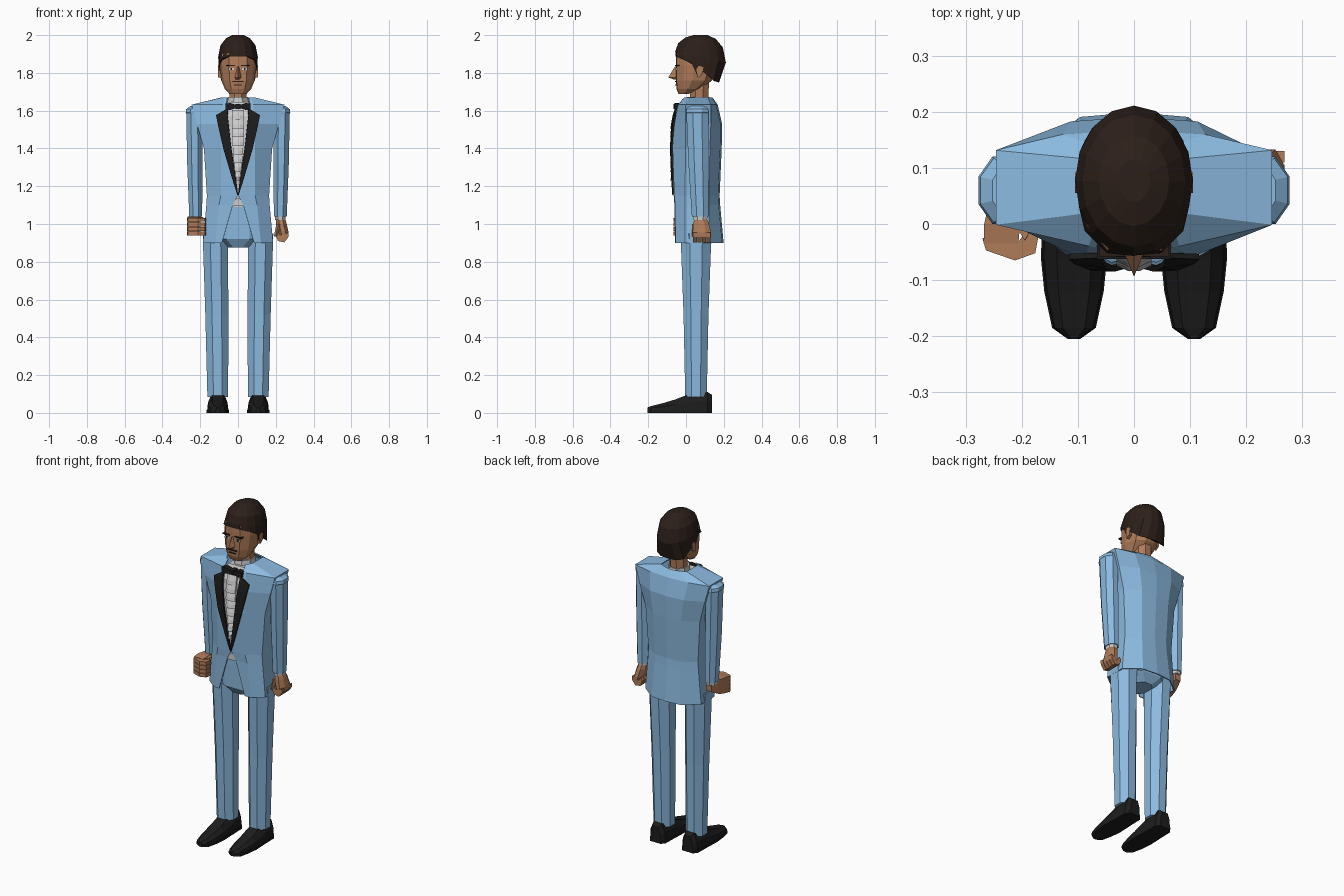
import bpy, bmesh, math
from mathutils import Vector


def material(name, r, g, b):
    m = bpy.data.materials.new(name)
    m.diffuse_color = (r, g, b, 1)
    return m


BLUE = material("blue_cloth", .26, .49, .74)
SKIN = material("skin", .43, .20, .10)
HAIR = material("dark_hair", .025, .014, .010)
BLACK = material("black", .012, .012, .013)
WHITE = material("shirt_white", .62, .62, .62)


def loft(name, rings, mat, mirror=False, closed=True, cap=True, thick=0):
    """Skin a list of equal-length point rings."""
    bm = bmesh.new()
    rows = [[bm.verts.new(p) for p in r] for r in rings]
    n = len(rows[0])
    for a, b in zip(rows, rows[1:]):
        for i in range(n if closed else n - 1):
            j = (i + 1) % n
            bm.faces.new((a[i], a[j], b[j], b[i]))
    if cap and closed:
        bm.faces.new(rows[0])
        bm.faces.new(rows[-1])
    bmesh.ops.recalc_face_normals(bm, faces=bm.faces)
    me = bpy.data.meshes.new(name)
    bm.to_mesh(me)
    bm.free()
    ob = bpy.data.objects.new(name, me)
    bpy.context.collection.objects.link(ob)
    me.materials.append(mat)
    if thick:
        s = ob.modifiers.new("thickness", 'SOLIDIFY')
        s.thickness, s.offset = thick, 0
    if mirror:
        ob.modifiers.new("mirror", 'MIRROR').use_clip = False
    return ob


def octagon(z, cx, cy, rx, ry, n=8):
    k = 1 / math.cos(math.pi / n)
    return [(cx + rx * k * math.cos((i + .5) * 2 * math.pi / n),
             cy + ry * k * math.sin((i + .5) * 2 * math.pi / n), z) for i in range(n)]


def sym(half):
    """Complete a half ring that runs from front to back on the +x side."""
    return half + [(-x, y, z) for x, y, z in reversed(half) if x > 1e-6]


def box(name, x0, x1, y0, y1, z0, z1, mat, mirror=False):
    rect = lambda z: [(x0, y0, z), (x1, y0, z), (x1, y1, z), (x0, y1, z)]
    return loft(name, [rect(z0), rect(z1)], mat, mirror)


# Shoes, lofted from heel to toe
def shoe_section(y, w, h, c=.107):
    half = [(w + .003, 0), (w + .003, .014), (w, .016), (w * .95, .5 * h + .008), (w * .55, h)]
    return [(c + x, y, z) for x, z in half] + [(c - x, y, z) for x, z in reversed(half)]


loft("shoe", [shoe_section(*s) for s in [(.138, .032, .095), (.115, .05, .11), (.04, .052, .108),
     (-.06, .056, .07), (-.12, .05, .052), (-.185, .036, .036), (-.205, .008, .028)]], BLACK, True)

# Trousers
loft("trouser_leg", [octagon(.085, .107, .053, .055, .057), octagon(.52, .112, .053, .061, .066),
     octagon(.95, .12, .053, .067, .082)], BLUE, True)
loft("trouser_seat", [octagon(.875, 0, .055, .06, .065), octagon(.92, 0, .055, .15, .095),
     octagon(1.14, 0, .055, .145, .098)], BLUE)

# Jacket: z, opening, front corner x, half width, front, side front, side back, back
jacket_rows = [
    (.90, .085, .12, .183, -.055, -.005, .12, .196),
    (1.10, .028, .10, .165, -.058, -.005, .12, .178),
    (1.15, .002, .09, .162, -.062, -.005, .12, .175),
    (1.40, .040, .09, .178, -.071, .0, .125, .186),
    (1.53, .054, .09, .215, -.064, .0, .13, .188),
    (1.63, .060, .08, .244, -.040, .0, .13, .165),
    (1.668, .058, .07, .085, -.008, .02, .115, .138)]
jacket = []
for z, o, c, w, f, s0, s1, b in jacket_rows:
    half = [(o, f, z), (c, f + .003, z), (w, s0, z), (w, s1, z), (.52 * w, b - .008, z), (0, b, z)]
    jacket.append(sym(half))
loft("jacket", jacket, BLUE, closed=False, thick=.006)

# Lapels: z, inner x, outer x, inner y, outer y
lapel = [(1.605, .054, .066, -.056, -.056), (1.575, .055, .116, -.066, -.058),
         (1.53, .05, .107, -.074, -.066), (1.40, .035, .078, -.080, -.078),
         (1.25, .012, .034, -.074, -.073), (1.155, 0, .004, -.068, -.068)]
loft("lapel", [[(xi, yi, z), (xo, yo, z)] for z, xi, xo, yi, yo in lapel], BLACK, True,
     closed=False, thick=.01)

# Shirt with ruffles, collar and bow tie
loft("shirt", [[(-w, y, z), (w, y, z), (w, y + .1, z), (-w, y + .1, z)] for z, w, y in
     [(1.09, .05, -.046), (1.15, .05, -.048), (1.4, .075, -.060), (1.57, .075, -.052),
      (1.645, .056, -.012)]], WHITE)
loft("shirt_collar", [octagon(1.60, 0, .065, .058, .072), octagon(1.672, 0, .065, .053, .06)], WHITE)
box("waist_band", -.028, .028, -.06, -.03, 1.095, 1.135, WHITE)
for i in range(8):
    z = 1.23 + i * .046
    w = .014 + .017 * min(1, i / 4)
    y = -.064 if i < 7 else -.056
    ruffle = []
    for h, d in ((0, .020), (.022, .014), (.052, 0)):
        ruffle.append([(-w, y - d * .5, z + h), (-w / 3, y - d, z + h), (w / 3, y - d, z + h),
                       (w, y - d * .5, z + h), (w, -.04, z + h), (-w, -.04, z + h)])
    loft("shirt_ruffle", ruffle, WHITE)
loft("bow_tie_wing", [[(x, -.062, 1.622 - h), (x, -.062, 1.622 + h), (x, -.03, 1.622 + h),
     (x, -.03, 1.622 - h)] for x, h in ((.008, .008), (.04, .018), (.066, .016))], BLACK, True)
box("bow_tie_knot", -.012, .012, -.067, -.02, 1.61, 1.634, BLACK)

# Sleeves and cuffs
loft("sleeve", [octagon(1.04, .224, .075, .034, .044), octagon(1.32, .228, .066, .041, .053),
     octagon(1.585, .232, .06, .042, .058), octagon(1.59, .235, .06, .042, .06),
     octagon(1.608, .233, .06, .041, .057), octagon(1.625, .222, .06, .03, .045)], BLUE, True)
loft("shirt_cuff", [octagon(1.022, .224, .076, .028, .036), octagon(1.05, .224, .076, .029, .038)],
     WHITE, True)

# Left-of-picture hand: reaches forward with fingers curled across the front
loft("forward_hand_palm", [[(cx - w, y, z0), (cx + w, y, z0), (cx + w, y, z1), (cx - w, y, z1)]
     for y, cx, w, z0, z1 in [(.105, -.224, .018, .985, 1.03), (.05, -.23, .026, .955, 1.04),
                              (0, -.235, .032, .945, 1.04), (-.035, -.237, .031, .943, 1.035)]], SKIN)
for i in range(4):
    z = .94 + i * .024
    ring = lambda h: [(-.27, -.025, h), (-.264, -.047, h), (-.212, -.065, h), (-.176, -.052, h),
                      (-.17, -.02, h), (-.19, -.01, h), (-.205, -.03, h)]
    loft("forward_hand_finger", [ring(z), ring(z + .021)], SKIN)
loft("forward_hand_thumb", [octagon(1.015, -.19, .01, .014, .03, 6),
     octagon(1.038, -.195, .005, .01, .03, 6)], SKIN)

# Other hand: hangs down, palm inward, fingers curled under
loft("hanging_hand_palm", [octagon(z, cx, cy, rx, ry) for z, cx, cy, rx, ry in
     [(1.04, .224, .076, .022, .028), (1.0, .23, .08, .028, .042), (.955, .24, .084, .028, .049),
      (.93, .242, .084, .024, .047)]], SKIN)
for i in range(4):
    y = .036 + i * .0245
    ring = lambda h: [(.268, h, .955), (.266, h, .93), (.245, h, .903), (.212, h, .91),
                      (.20, h, .94), (.21, h, .96), (.225, h, .94)]
    loft("hanging_hand_finger", [ring(y), ring(y + .021)], SKIN)
loft("hanging_hand_thumb", [octagon(1.0, .215, .05, .012, .016, 6),
     octagon(.935, .2, .045, .010, .012, 6)], SKIN)

# Neck and head
loft("neck", [octagon(1.6, 0, .068, .046, .048), octagon(1.76, 0, .072, .046, .05)], SKIN)
head = []
for z, w, f, b in [(1.688, .045, -.036, .01), (1.715, .07, -.046, .08), (1.76, .088, -.05, .135),
                   (1.84, .096, -.050, .165), (1.90, .094, -.048, .17), (1.95, .07, -.02, .15)]:
    d = b - f
    head.append(sym([(0, f - .004, z), (.5 * w, f, z), (.88 * w, f + .2 * d, z), (w, f + .45 * d, z),
                     (.82 * w, f + .82 * d, z), (.35 * w, b, z), (0, b + .002, z)]))
loft("head", head, SKIN)
loft("ear", [[(x, .062, 1.775), (x, .055, 1.82), (x, .068, 1.838), (x, .092, 1.83), (x, .085, 1.79)]
     for x in (.088, .105)], SKIN, True)

# Hair: stepped hairline below a faceted dome
hairline = [(0, -.056, 1.888), (.048, -.052, 1.888), (.088, -.012, 1.872), (.098, .03, 1.85),
            (.1, .058, 1.79), (.1, .092, 1.805), (.088, .148, 1.757), (.05, .17, 1.75), (0, .175, 1.75)]


def dome(s, front_z, back_z):
    out = []
    for i in range(9):
        a = math.pi * i / 8
        t = (1 - math.cos(a)) / 2
        out.append((s * .105 * abs(math.sin(a)) if 0 < i < 8 else 0, .077 - s * .134 * math.cos(a),
                    front_z + (back_z - front_z) * t))
    return sym(out)


loft("hair", [sym(hairline), dome(1, 1.915, 1.855), dome(.88, 1.958, 1.935), dome(.6, 1.987, 1.98),
              dome(.28, 2.0, 2.0)], HAIR)

# Face details
loft("nose", [[(-w, -.045, z), (0, y, z), (w, -.045, z)] for z, w, y in
     [(1.764, .016, -.062), (1.776, .02, -.094), (1.835, .009, -.058)]], SKIN)
box("eye", .022, .05, -.0545, -.04, 1.814, 1.825, WHITE, True)
box("pupil", .031, .041, -.0565, -.04, 1.814, 1.826, BLACK, True)
box("eyebrow", .016, .062, -.058, -.035, 1.836, 1.843, HAIR, True)
box("moustache", -.03, .03, -.059, -.04, 1.751, 1.757, HAIR)
box("mouth", -.022, .022, -.057, -.04, 1.734, 1.738, HAIR)
